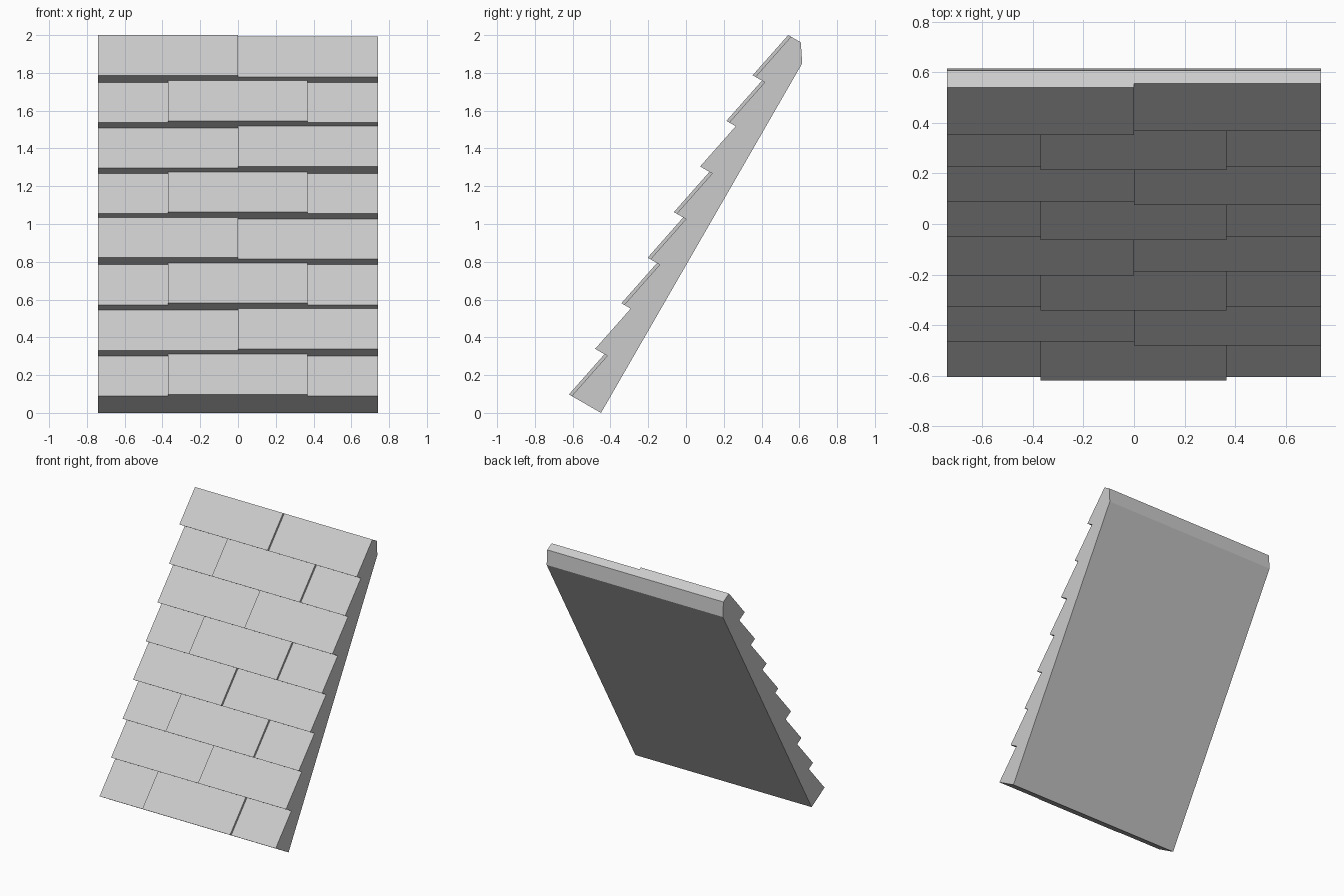
import bpy, bmesh
from math import hypot

if "Cube" in bpy.data.objects:
    bpy.data.objects.remove(bpy.data.objects["Cube"])

HALF_W = 0.74
ROWS, PITCH = 8, 0.2785
FOOT = (-0.45, 0.0)                      # lowest back edge (y, z)
L = hypot(1.065, 1.85)
UP = (1.065 / L, 1.85 / L)               # direction up the slope
OUT = (-UP[1], UP[0])                    # direction out of the front


def prism(name, profile, x0, x1):
    """Extrude a (distance up slope, height off back) profile from x0 to x1."""
    bm = bmesh.new()
    verts = [bm.verts.new((x0,
                           FOOT[0] + u * UP[0] + n * OUT[0],
                           FOOT[1] + u * UP[1] + n * OUT[1])) for u, n in profile]
    face = bm.faces.new(verts)
    ext = bmesh.ops.extrude_face_region(bm, geom=[face])
    moved = [g for g in ext["geom"] if isinstance(g, bmesh.types.BMVert)]
    bmesh.ops.translate(bm, verts=moved, vec=(x1 - x0, 0, 0))
    bmesh.ops.recalc_face_normals(bm, faces=bm.faces)
    mesh = bpy.data.meshes.new(name)
    bm.to_mesh(mesh)
    bm.free()
    obj = bpy.data.objects.new(name, mesh)
    bpy.context.collection.objects.link(obj)
    return obj


# Backing board with a bevelled upper back edge
BASE = 0.11
TOP = ROWS * PITCH
prism("roof_board", [(0, 0), (TOP - 0.093, 0), (TOP, 0.062), (TOP, BASE), (0, BASE)],
      -HALF_W, HALF_W)

# Shingle courses: staggered joints, some tiles standing slightly proud
for row in range(ROWS):
    if row % 2 == 0:
        joints, proud = [-HALF_W, -0.37, 0.367, HALF_W], [1]
    else:
        joints, proud = [-HALF_W, 0.0, HALF_W], [1 if row in (1, 5) else 0]
    u0, u1 = row * PITCH, (row + 1) * PITCH
    for i, (x0, x1) in enumerate(zip(joints, joints[1:])):
        lift = 0.017 if i in proud else 0.0
        prism(f"shingle_row{row + 1}_{i + 1}",
              [(u0, BASE), (u1, BASE), (u1, 0.122 + lift), (u0, 0.179 + lift)], x0, x1)
